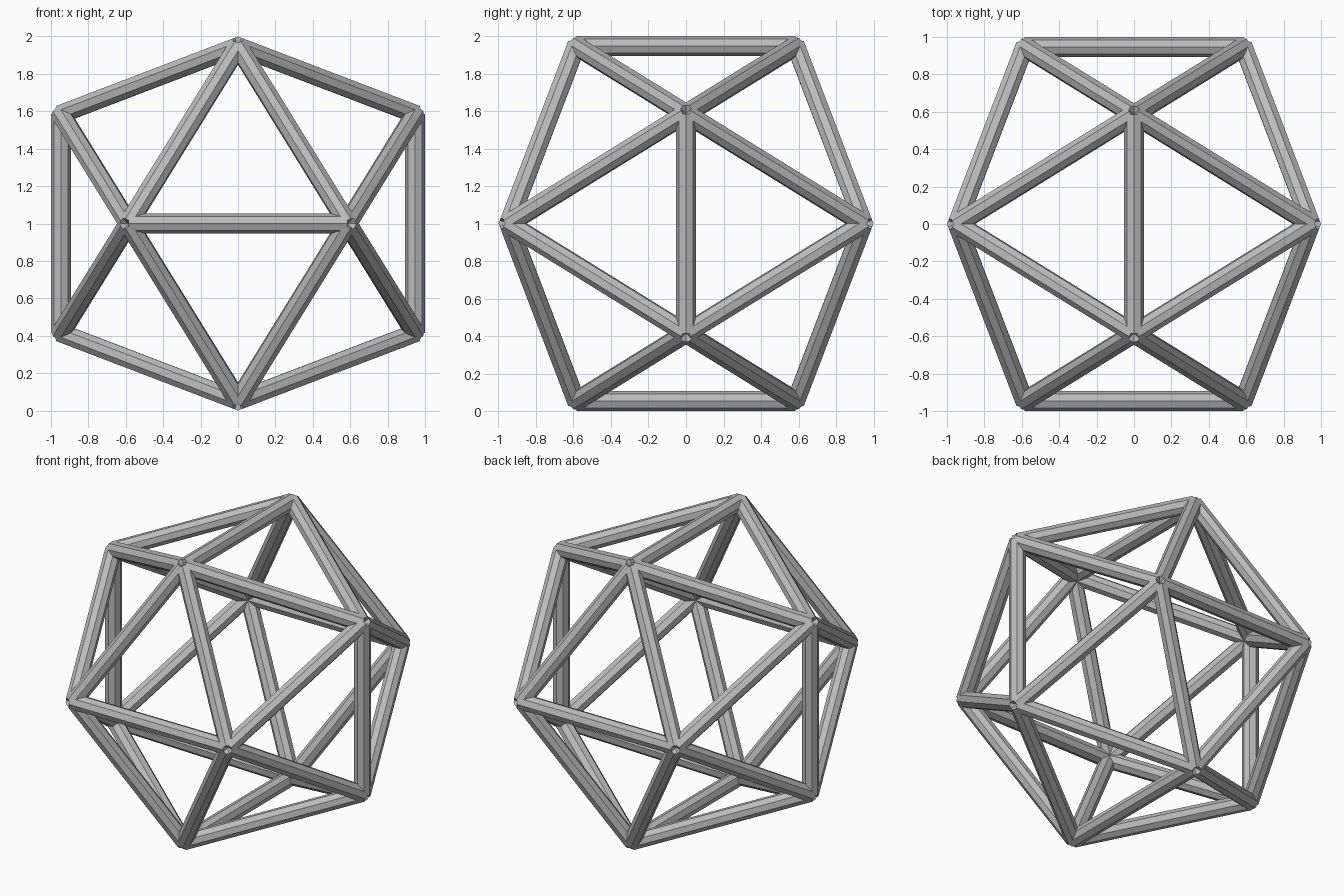
import bpy
import math
from itertools import combinations
from mathutils import Vector, Matrix

if "Cube" in bpy.data.objects:
    bpy.data.objects.remove(bpy.data.objects["Cube"], do_unlink=True)

RADIUS = 0.053                       # strut radius
LONG = 1 - RADIUS                    # far coordinate of each corner
SHORT = LONG * 2 / (1 + math.sqrt(5))  # near coordinate, by the golden ratio
CENTRE = Vector((0, 0, 1))

# Grey material
grey = bpy.data.materials.new("plain grey")
grey.use_nodes = True
colour = (0.5, 0.5, 0.5, 1)
grey.diffuse_color = colour
grey.node_tree.nodes["Principled BSDF"].inputs["Base Color"].default_value = colour

# Twelve corners: three crossed golden rectangles
corners = []
for s in (-1, 1):
    for t in (-1, 1):
        corners += [Vector((s * SHORT, t * LONG, 0)),
                    Vector((0, s * SHORT, t * LONG)),
                    Vector((t * LONG, 0, s * SHORT))]


def add_strut(a, b, name):
    """Eight-sided bar from a to b with one ridge facing outward."""
    along = (b - a).normalized()
    middle = (a + b) / 2
    outward = middle.normalized()
    side = along.cross(outward)
    bpy.ops.mesh.primitive_cylinder_add(vertices=8, radius=RADIUS, depth=(b - a).length)
    bar = bpy.context.object
    turn = Matrix((side, -outward, along)).transposed()
    if turn.determinant() < 0:
        turn = Matrix((-side, -outward, along)).transposed()
    bar.matrix_world = Matrix.Translation(CENTRE + middle) @ turn.to_4x4()
    bar.name = name
    bar.data.materials.append(grey)


# Thirty struts join every pair of neighbouring corners
number = 0
for a, b in combinations(corners, 2):
    if (b - a).length < SHORT * 2.1:
        number += 1
        add_strut(a, b, f"strut_{number}")
